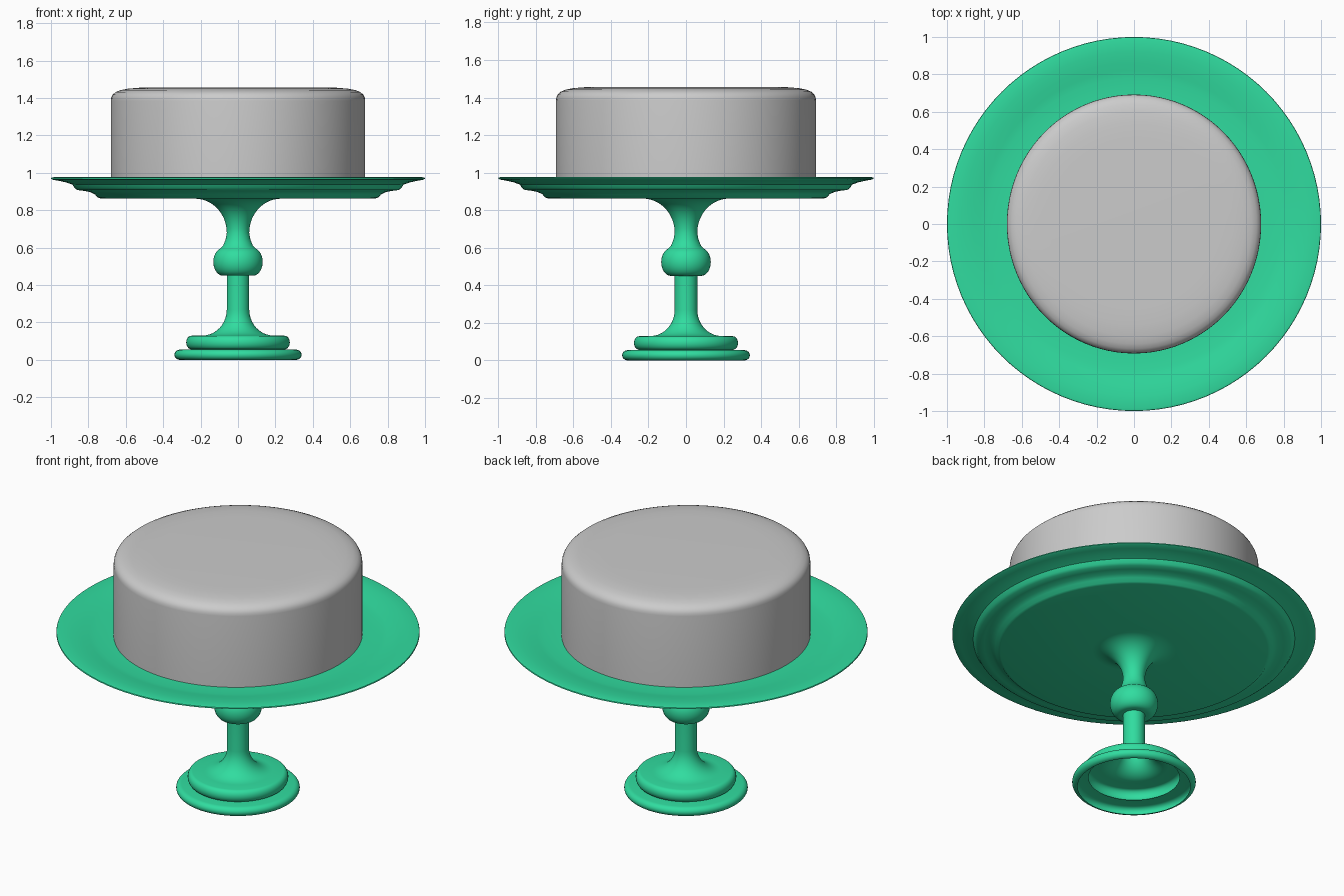
import bpy, bmesh
from math import sin, cos, pi, radians

if "Cube" in bpy.data.objects:
    bpy.data.objects.remove(bpy.data.objects["Cube"])


def arc(cx, cz, rx, rz, start, end, steps=10):
    """Points along an elliptical arc, angles in degrees."""
    angles = [radians(start + (end - start) * i / steps) for i in range(steps + 1)]
    return [(cx + rx * cos(a), cz + rz * sin(a)) for a in angles]


def lathe(name, profile, segments=96, y_scale=1.0):
    """Revolve an (r, z) profile about z; points with r = 0 become poles."""
    bm = bmesh.new()
    rings = []
    for r, z in profile:
        count = 1 if r == 0 else segments
        rings.append([bm.verts.new((r * cos(2 * pi * i / segments),
                                    r * sin(2 * pi * i / segments) * y_scale, z))
                      for i in range(count)])
    for a, b in zip(rings, rings[1:]):
        for i in range(segments):
            j = (i + 1) % segments
            if len(a) == 1:
                bm.faces.new((a[0], b[j], b[i]))
            elif len(b) == 1:
                bm.faces.new((a[i], a[j], b[0]))
            else:
                bm.faces.new((a[i], a[j], b[j], b[i]))
    mesh = bpy.data.meshes.new(name)
    bm.to_mesh(mesh)
    bm.free()
    obj = bpy.data.objects.new(name, mesh)
    bpy.context.collection.objects.link(obj)
    bpy.ops.object.select_all(action='DESELECT')
    bpy.context.view_layer.objects.active = obj
    obj.select_set(True)
    bpy.ops.object.shade_smooth_by_angle(angle=radians(35))
    return obj


green = bpy.data.materials.new("green_glaze")
green.diffuse_color = (0.03, 0.72, 0.35, 1)
green.use_nodes = True
green.node_tree.nodes["Principled BSDF"].inputs["Base Color"].default_value = green.diffuse_color

# Foot: two rounded steps, hollow and open underneath
foot = arc(0.31, 0.0275, 0.03, 0.0275, -90, 90) + arc(0.25, 0.093, 0.027, 0.036, -90, 90)
# Stem: lower flare, shaft, knob, upper flare
stem = (arc(0.19, 0.27, 0.13, 0.14, 270, 180)
        + [(0.06, 0.45)]
        + arc(0.08, 0.524, 0.052, 0.074, -90, 70, 14)
        + [(0.08, 0.61), (0.066, 0.645)]
        + arc(0.23, 0.68, 0.17, 0.182, 180, 90, 14))
# Plate: stepped underside, thin rim, shallow dished top
plate = [(0.735, 0.863), (0.75, 0.868), (0.765, 0.885), (0.79, 0.897), (0.825, 0.904),
         (0.86, 0.908), (0.873, 0.918), (0.885, 0.937), (0.92, 0.949), (0.96, 0.958),
         (0.99, 0.963), (1.0, 0.968), (0.998, 0.974), (0.985, 0.977), (0.92, 0.974),
         (0.86, 0.968), (0.82, 0.96), (0.78, 0.955), (0.70, 0.953), (0, 0.953)]
stand = lathe("cake_stand", foot + stem + plate)
stand.data.materials.append(green)

# Cake: straight wall with a softly rounded top edge
cake = [(0, 0.954), (0.68, 0.954), (0.68, 1.385), (0.678, 1.402), (0.67, 1.418), (0.655, 1.431),
        (0.63, 1.442), (0.59, 1.45), (0.53, 1.455), (0.45, 1.457), (0, 1.457)]
lathe("cake", cake, y_scale=1.018)
